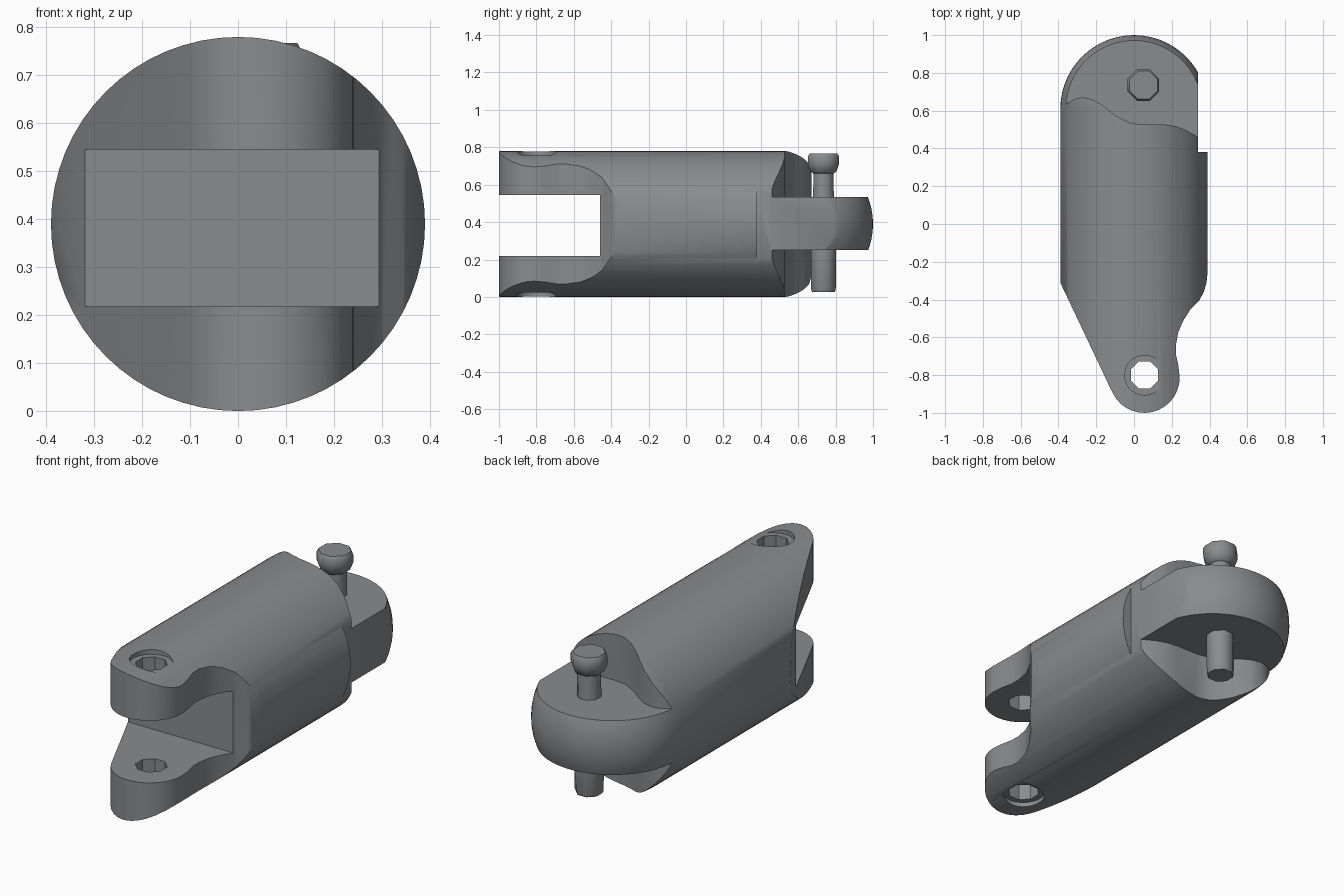
import bpy, bmesh, math

if "Cube" in bpy.data.objects:
    bpy.data.objects.remove(bpy.data.objects["Cube"])

R, CZ = 0.39, 0.39          # barrel radius and axis height
PX, PY = 0.05, 0.735        # bolt position
HX, HY = 0.055, -0.80       # lug hole position

steel = bpy.data.materials.new("grey_steel")
steel.diffuse_color = (0.25, 0.26, 0.27, 1)
steel.use_nodes = True
steel.node_tree.nodes["Principled BSDF"].inputs["Base Color"].default_value = steel.diffuse_color


def make(name, bm):
    bmesh.ops.remove_doubles(bm, verts=bm.verts, dist=1e-5)
    bmesh.ops.recalc_face_normals(bm, faces=bm.faces)
    me = bpy.data.meshes.new(name)
    bm.to_mesh(me)
    bm.free()
    ob = bpy.data.objects.new(name, me)
    bpy.context.collection.objects.link(ob)
    me.materials.append(steel)
    return ob


def prism(name, pts, z0, z1):
    bm = bmesh.new()
    f = bm.faces.new([bm.verts.new((x, y, z0)) for x, y in pts])
    ext = bmesh.ops.extrude_face_region(bm, geom=[f])
    for v in ext["geom"]:
        if isinstance(v, bmesh.types.BMVert):
            v.co.z = z1
    return make(name, bm)


def stack(name, x, y, rings, n):
    """Closed lathe about a vertical axis; rings are (radius, z)."""
    bm = bmesh.new()
    loops = [[bm.verts.new((x + r * math.cos(2 * math.pi * (i + .5) / n),
                            y + r * math.sin(2 * math.pi * (i + .5) / n), z))
              for i in range(n)] for r, z in rings]
    for a, b in zip(loops, loops[1:]):
        for i in range(n):
            j = (i + 1) % n
            bm.faces.new((a[i], a[j], b[j], b[i]))
    bm.faces.new(loops[0])
    bm.faces.new(loops[-1])
    return make(name, bm)


def boolean(ob, cutter, op):
    m = ob.modifiers.new("cut", 'BOOLEAN')
    m.operation, m.object, m.solver = op, cutter, 'EXACT'
    bpy.context.view_layer.objects.active = ob
    bpy.ops.object.modifier_apply(modifier=m.name)
    bpy.data.objects.remove(cutter)


def smooth(ob, angle):
    bpy.ops.object.select_all(action='DESELECT')
    ob.select_set(True)
    bpy.context.view_layer.objects.active = ob
    bpy.ops.object.shade_smooth_by_angle(angle=math.radians(angle))


# Barrel: round bar along y with a domed back end
bm = bmesh.new()
n = 64
prof = [(R, -1.1)] + [(R * math.cos(a), 0.61 + R * math.sin(a))
                      for a in [math.pi / 2 * k / 14 for k in range(14)]]
loops = [[bm.verts.new((r * math.cos(2 * math.pi * i / n), y,
                        CZ + r * math.sin(2 * math.pi * i / n)))
          for i in range(n)] for r, y in prof]
for a, b in zip(loops, loops[1:]):
    for i in range(n):
        j = (i + 1) % n
        bm.faces.new((a[i], a[j], b[j], b[i]))
bm.faces.new(loops[0])
tip = bm.verts.new((0, 1.0, CZ))
for i in range(n):
    bm.faces.new((loops[-1][i], loops[-1][(i + 1) % n], tip))
body = make("link_body", bm)

# Plan outline: tapered lug at the front, flat on the back right
lug = [(HX + 0.187 * math.cos(a), -0.813 + 0.187 * math.sin(a))
       for a in [math.radians(205 + 155 * k / 14) for k in range(15)]]
plan = ([(-0.5, 1.2), (-0.5, -0.2), (-0.395, -0.30)] + lug +
        [(0.235, -0.75), (0.222, -0.69), (0.222, -0.64), (0.235, -0.57), (0.262, -0.51),
         (0.30, -0.45), (0.345, -0.405), (0.37, -0.36), (0.384, -0.31), (0.39, -0.25),
         (0.5, -0.2), (0.5, 0.38), (0.34, 0.38), (0.34, 1.2)])
boolean(body, prism("plan_cutter", plan, -0.2, 1.0), 'INTERSECT')

# Front fork slot
boolean(body, prism("slot_cutter", [(-1, -1.2), (1, -1.2), (1, -0.46), (-1, -0.46)],
                    0.218, 0.545), 'DIFFERENCE')

# Back tongue: wavy shoulders above and below
wave = [(-0.6, 0.56), (-0.39, 0.61), (-0.35, 0.64), (-0.31, 0.664), (-0.27, 0.67),
        (-0.22, 0.66), (-0.17, 0.63), (-0.12, 0.592), (-0.07, 0.558), (-0.02, 0.536),
        (0.03, 0.527), (0.16, 0.527), (0.22, 0.518), (0.28, 0.495), (0.34, 0.46),
        (0.6, 0.3), (0.6, 1.3), (-0.6, 1.3)]
for z0, z1 in ((0.535, 1.1), (-0.3, 0.25)):
    boolean(body, prism("shoulder_cutter", wave, z0, z1), 'DIFFERENCE')

# Lug holes with shallow spot faces
boolean(body, stack("hole_cutter", HX, HY, [(0.078, -0.2), (0.078, 1)], 8), 'DIFFERENCE')
for z0, z1 in ((0.755, 1), (-0.2, 0.025)):
    boolean(body, stack("spot_cutter", HX, HY, [(0.105, z0), (0.105, z1)], 24), 'DIFFERENCE')
smooth(body, 35)

# Bolt through the tongue
bolt = stack("bolt", PX, PY, [(0.066, 0.027), (0.071, 0.04), (0.073, 0.25), (0.06, 0.535),
                              (0.058, 0.66), (0.075, 0.67), (0.09, 0.71),
                              (0.09, 0.75), (0.08, 0.767)], 8)
smooth(bolt, 50)
